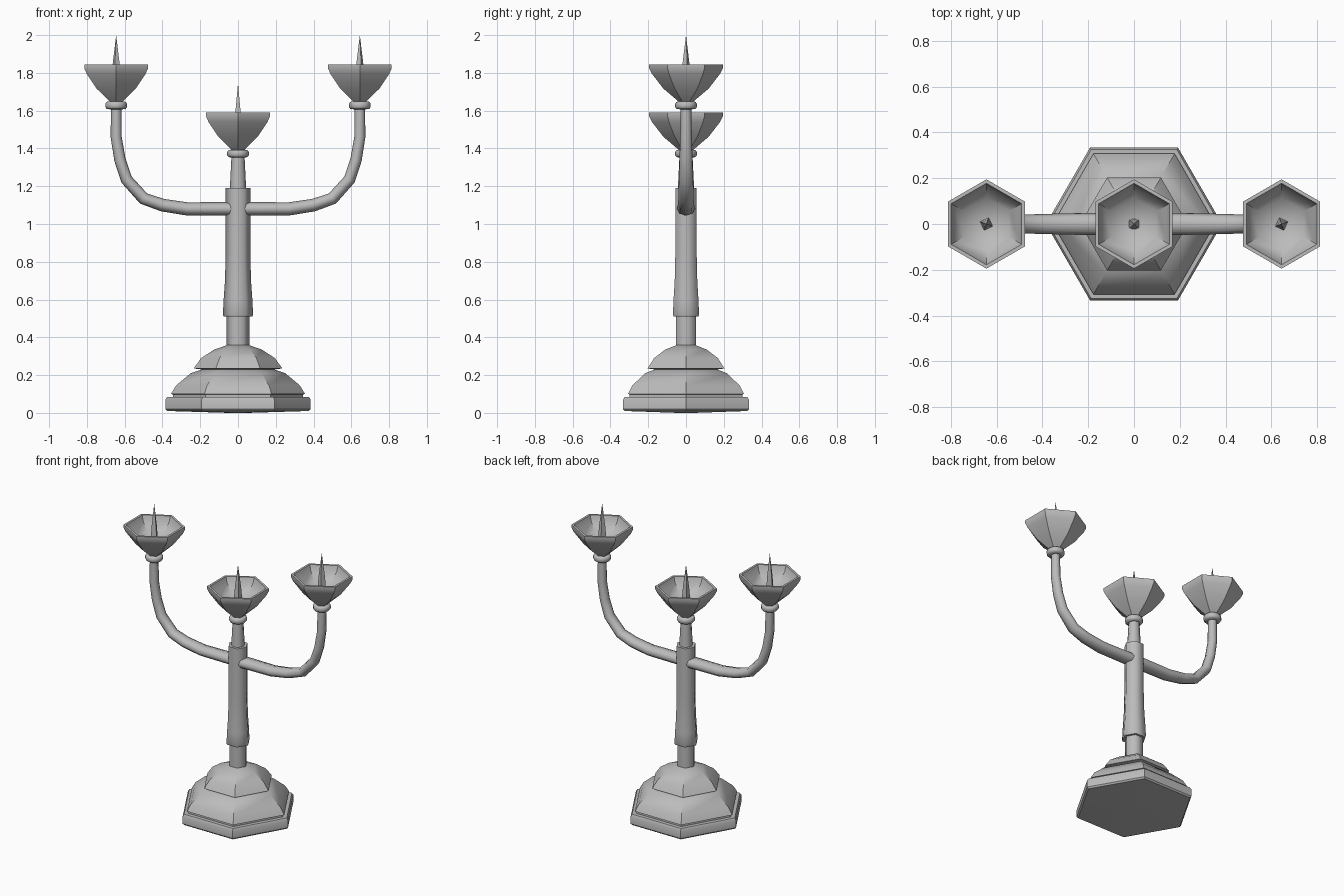
import bpy, bmesh, math
from mathutils import Vector

cube = bpy.data.objects.get("Cube")
if cube:
    bpy.data.objects.remove(cube, do_unlink=True)

metal = bpy.data.materials.new("grey metal")
metal.use_nodes = True
GREY = (0.5, 0.5, 0.5, 1)
metal.diffuse_color = GREY
metal.node_tree.nodes["Principled BSDF"].inputs["Base Color"].default_value = GREY


def skin(name, rings, smooth):
    """Join equal rings of points into a capped tube; a one-point ring closes to a tip."""
    bm = bmesh.new()
    loops = [[bm.verts.new(p) for p in ring] for ring in rings]
    n = max(len(loop) for loop in loops)
    for a, b in zip(loops, loops[1:]):
        for i in range(n):
            j = (i + 1) % n
            corners = [a[i % len(a)], a[j % len(a)], b[j % len(b)], b[i % len(b)]]
            bm.faces.new(list(dict.fromkeys(corners)))
    for end in (loops[0], loops[-1]):
        if len(end) > 2:
            bm.faces.new(end)
    bmesh.ops.recalc_face_normals(bm, faces=bm.faces)
    mesh = bpy.data.meshes.new(name)
    bm.to_mesh(mesh)
    bm.free()
    mesh.materials.append(metal)
    obj = bpy.data.objects.new(name, mesh)
    bpy.context.collection.objects.link(obj)
    bpy.ops.object.select_all(action="DESELECT")
    obj.select_set(True)
    bpy.context.view_layer.objects.active = obj
    bpy.ops.object.shade_smooth_by_angle(angle=math.radians(smooth))
    return obj


def lathe(name, profile, sides=6, turn=0, x=0, z=0, smooth=35):
    """Turn a profile of (radius, height) pairs around a vertical axis."""
    rings = []
    for r, h in profile:
        angles = [math.radians(turn) + math.tau * i / sides for i in range(sides if r else 1)]
        rings.append([(x + r * math.cos(a), r * math.sin(a), z + h) for a in angles])
    return skin(name, rings, smooth)


# Stepped hexagonal foot
lathe("foot", [(0, 0), (0.05, 0), (0.375, 0.01), (0.385, 0.02), (0.385, 0.07),
               (0.375, 0.085), (0.345, 0.085), (0.345, 0.098), (0.355, 0.1),
               (0.328, 0.145), (0.25, 0.21), (0.19, 0.23), (0.235, 0.235),
               (0.195, 0.29), (0.127, 0.335), (0.055, 0.36), (0, 0.36)])

# Stem: neck, flared sleeve and upper neck
lathe("lower_neck", [(0.06, 0.34), (0.06, 0.53)], smooth=70)
lathe("sleeve", [(0.076, 0.51), (0.08, 0.52), (0.076, 0.6), (0.069, 0.7),
                 (0.065, 0.85), (0.065, 1.19)], smooth=70)
lathe("upper_neck", [(0.044, 1.17), (0.034, 1.37)], sides=8, smooth=70)

# Arms: oval tubes that grow slimmer towards the cups
PATH = [(0.02, 1.08), (0.27, 1.08), (0.4, 1.1), (0.5, 1.135),
        (0.59, 1.235), (0.625, 1.34), (0.645, 1.46), (0.645, 1.63)]


def arm(name, side):
    points = [Vector((x, 0, z)) for x, z in PATH]
    rings = []
    for i, p in enumerate(points):
        t = i / (len(points) - 1)
        ahead = points[min(i + 1, len(points) - 1)] - points[max(i - 1, 0)]
        across = Vector((-ahead.z, 0, ahead.x)).normalized()
        ring = []
        for k in range(8):
            a = math.tau * k / 8
            q = p + across * (0.036 - 0.008 * t) * math.cos(a)
            q.y = (0.05 - 0.022 * t) * math.sin(a)
            ring.append((side * q.x, q.y, q.z))
        rings.append(ring)
    skin(name, rings, 70)


arm("left_arm", 1)
arm("right_arm", -1)

# Candle holders: collar, hollow hexagonal cup and spike, measured from the rim
CUP = [(0, -0.2), (0.035, -0.2), (0.12, -0.128), (0.18, -0.05), (0.195, -0.02), (0.195, 0),
       (0.178, 0), (0.165, -0.035), (0.115, -0.085), (0.05, -0.11), (0, -0.115)]
COLLAR = [(0.03, -0.238), (0.05, -0.236), (0.057, -0.226), (0.057, -0.208),
          (0.05, -0.198), (0.03, -0.196)]
for label, x, rim, twist in (("left", 0.645, 1.845, 20), ("centre", 0, 1.59, 45),
                             ("right", -0.645, 1.845, 70)):
    lathe(label + "_collar", COLLAR, sides=12, x=x, z=rim, smooth=60)
    lathe(label + "_cup", CUP, turn=30, x=x, z=rim)
    lathe(label + "_spike", [(0.03, -0.12), (0.02, 0), (0, 0.155)],
          sides=4, turn=twist, x=x, z=rim)
